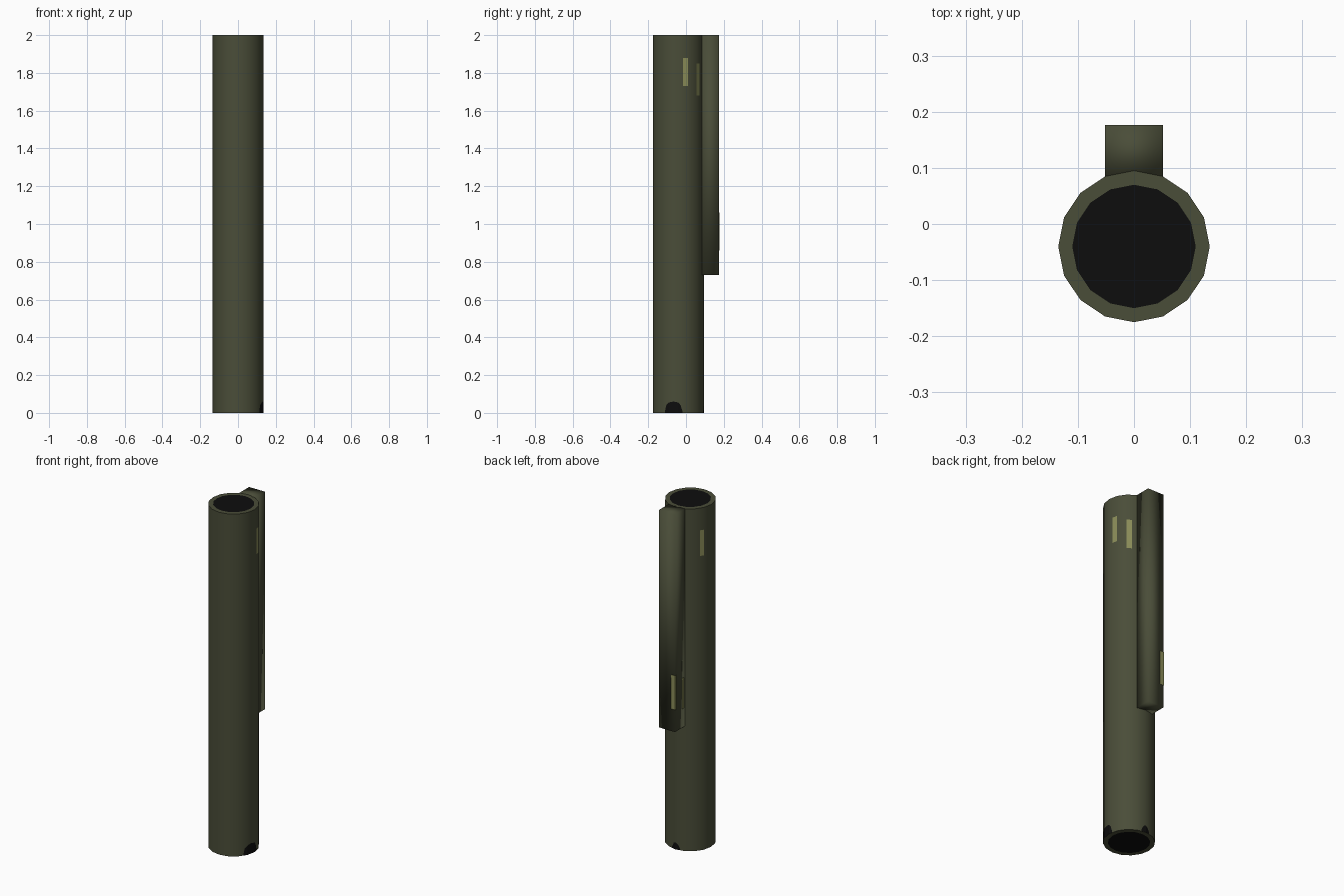
import bpy, bmesh, math

if "Cube" in bpy.data.objects:
    bpy.data.objects.remove(bpy.data.objects["Cube"])

R, CY, SIDES, TOP = 0.135, -0.04, 16, 2.0
STEP = 360 / SIDES


def material(name, rgb):
    m = bpy.data.materials.new(name)
    m.diffuse_color = (*rgb, 1)
    m.use_nodes = True
    m.node_tree.nodes["Principled BSDF"].inputs["Base Color"].default_value = m.diffuse_color
    return m


OLIVE = material("dark_olive", (0.068, 0.074, 0.040))
BLACK = material("black", (0.004, 0.004, 0.004))
YELLOW = material("pale_olive_yellow", (0.26, 0.27, 0.10))


def finish(name, bm, mats):
    mesh = bpy.data.meshes.new(name)
    bm.to_mesh(mesh)
    bm.free()
    for m in mats:
        mesh.materials.append(m)
    obj = bpy.data.objects.new(name, mesh)
    bpy.context.collection.objects.link(obj)
    return obj


def on_tube(deg, lift=0.001):
    """Point on the sixteen-sided tube wall at an angle from +x."""
    half = math.radians(STEP / 2)
    r = R * math.cos(half) / math.cos(math.radians(deg % STEP) - half) + lift
    a = math.radians(deg)
    return r * math.cos(a), CY + r * math.sin(a)


def strip(name, points, bottom, tops, mat):
    """Thin painted plate following a path of (x, y) points."""
    bm = bmesh.new()
    low = [bm.verts.new((x, y, bottom)) for x, y in points]
    high = [bm.verts.new((x, y, z)) for (x, y), z in zip(points, tops)]
    for i in range(len(points) - 1):
        bm.faces.new((low[i], low[i + 1], high[i + 1], high[i]))
    return finish(name, bm, [mat])


# Tube with black discs set into both ends
bm = bmesh.new()
bmesh.ops.create_cone(bm, cap_ends=True, segments=SIDES, radius1=R, radius2=R, depth=TOP)
# one corner of the tube lies on the x axis
bmesh.ops.translate(bm, verts=bm.verts, vec=(0, CY, TOP / 2))
bm.normal_update()
caps = [f for f in bm.faces if abs(f.normal.z) > 0.9]
bmesh.ops.inset_individual(bm, faces=caps, thickness=0.025)
for f in bm.faces:
    f.smooth = abs(f.normal.z) < 0.5
for f in caps:
    f.material_index = 1
    f.smooth = False
tube = finish("tube", bm, [OLIVE, BLACK])
bpy.context.view_layer.objects.active = tube
tube.select_set(True)
bpy.ops.object.shade_smooth_by_angle(angle=math.radians(40))

# Long block on the back of the tube, softly shaded
bm = bmesh.new()
bmesh.ops.create_cube(bm, size=1)
for v in bm.verts:
    v.co.x *= 0.1034
    v.co.y = 0.085 if v.co.y < 0 else 0.176
    v.co.z = 0.73 if v.co.z < 0 else TOP
for f in bm.faces:
    f.smooth = True
finish("back_block", bm, [OLIVE])

# Yellow marks near the top of the tube: start angle, end angle, bottom, top
for i, (a, b, z0, z1) in enumerate([(10, 22.4, 1.73, 1.88), (45, 57, 1.68, 1.85),
                                    (148, 157.5, 1.72, 1.87)]):
    strip(f"tube_mark_{i + 1}", [on_tube(a), on_tube(b)], z0, [z1, z1], YELLOW)

# Yellow marks low on the block, one wrapping the corner
strip("block_corner_mark", [(-0.027, 0.177), (-0.0527, 0.177), (-0.0527, 0.165)],
      0.86, [1.06] * 3, YELLOW)
strip("block_side_mark", [(-0.0527, 0.110), (-0.0527, 0.095)], 0.84, [1.02] * 2, YELLOW)

# Black worn patches at the foot of the tube
arch = [(-32, 0.01), (-29, 0.04), (-22.5, 0.055), (-11, 0.06), (0, 0.055), (5, 0.04), (9, 0.01)]
strip("foot_patch_right", [on_tube(a) for a, _ in arch], 0, [z for _, z in arch], BLACK)
arch = [(79, 0.01), (84, 0.035), (90, 0.04), (96, 0.03), (101, 0.01)]
strip("foot_patch_back", [on_tube(a) for a, _ in arch], 0, [z for _, z in arch], BLACK)
